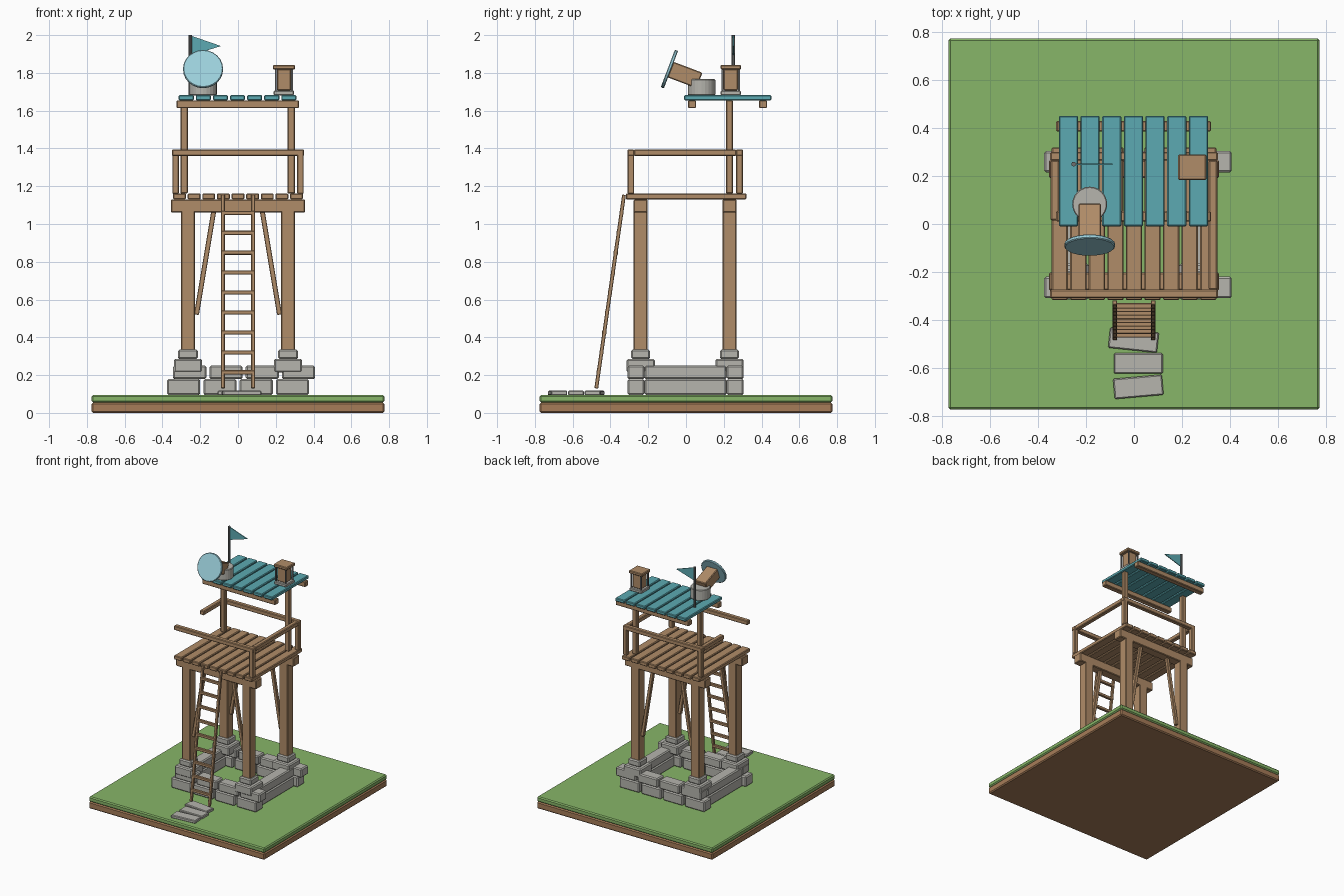
import bpy, bmesh, math
from mathutils import Matrix, Vector

if "Cube" in bpy.data.objects:
    bpy.data.objects.remove(bpy.data.objects["Cube"])


def material(name, rgb):
    m = bpy.data.materials.new(name)
    lin = [(c / 255 / 12.92) if c < 11 else ((c / 255 + 0.055) / 1.055) ** 2.4 for c in rgb]
    m.diffuse_color = (*lin, 1)
    m.use_nodes = True
    m.node_tree.nodes["Principled BSDF"].inputs["Base Color"].default_value = m.diffuse_color
    return m


WOOD = material("wood", (176, 140, 104))
DIRT = material("dirt", (166, 124, 88))
GRASS = material("grass", (135, 182, 104))
STONE = material("stone", (182, 181, 174))
TEAL = material("teal_paint", (92, 170, 178))
GLASS = material("pale_blue", (156, 208, 220))
METAL = material("dark_metal", (110, 112, 112))


def finish(name, bm, mat, bevel=0.0):
    mesh = bpy.data.meshes.new(name)
    bmesh.ops.recalc_face_normals(bm, faces=bm.faces)
    bm.to_mesh(mesh)
    bm.free()
    mesh.materials.append(mat)
    ob = bpy.data.objects.new(name, mesh)
    bpy.context.collection.objects.link(ob)
    if bevel:
        mod = ob.modifiers.new("bevel", 'BEVEL')
        mod.width = bevel
        mod.segments = 1
    return ob


def box(name, center, size, mat, rot=None, bevel=0.005):
    bm = bmesh.new()
    m = Matrix.Translation(center) @ (rot or Matrix()) @ Matrix.Diagonal((*size, 1))
    bmesh.ops.create_cube(bm, size=1, matrix=m)
    return finish(name, bm, mat, bevel)


def span(name, x, y, z, mat, bevel=0.005):
    """Box given by its ranges on each axis."""
    return box(name, [(a + b) / 2 for a, b in (x, y, z)], [b - a for a, b in (x, y, z)], mat, None, bevel)


def bar(name, a, b, w, d, mat, bevel=0.003):
    """Square bar between two points, w wide and d deep."""
    a, b = Vector(a), Vector(b)
    v = b - a
    rot = Vector((0, 0, 1)).rotation_difference(v).to_matrix().to_4x4()
    return box(name, (a + b) / 2, (w, d, v.length), mat, rot, bevel)


def cylinder(name, center, r, h, mat, rot=None, sides=24, bevel=0.004):
    bm = bmesh.new()
    m = Matrix.Translation(center) @ (rot or Matrix())
    bmesh.ops.create_cone(bm, cap_ends=True, segments=sides, radius1=r, radius2=r, depth=h, matrix=m)
    return finish(name, bm, mat, bevel)


# Ground slab
span("dirt_slab", (-.775, .775), (-.775, .775), (0, .055), DIRT, .008)
span("grass_slab", (-.775, .775), (-.775, .775), (.055, .095), GRASS, .008)

# Stone ring: two staggered courses
for course, shift in enumerate((0, .032)):
    z = (.108 + .071 * course, .179 + .071 * course)
    if course == 0:
        z = (.095, .179)
    for yc in (-.265, .26):
        for i in range(4):
            x = -.375 + shift + i * .192
            span("ring_stone", (x, x + .175), (yc - .045, yc + .045), z, STONE, .008)
    for xc in (-.3, .3):
        span("side_stone", (xc - .045, xc + .045), (-.22, .215), z, STONE, .008)

# Footings, main posts, beams and braces
for y in (-.24, .23):
    for s in (-1, 1):
        x = s * .265
        box("footing", (x, y, .25), (.15, .15, .07), STONE, None, .008)
        box("footing_cap", (x, y, .31), (.105, .1, .05), STONE, None, .008)
        span("main_post", (x - .037, x + .037), (y - .037, y + .037), (.33, 1.09), WOOD)
        bar("brace", (s * .22, y, .52), (s * .125, y, 1.09), .026, .026, WOOD)
    span("deck_beam", (-.355, .355), (y - .037, y + .037), (1.06, 1.13), WOOD)

# Deck planks
for i in range(9):
    x = -.31 + i * .0775
    span("deck_plank", (x - .034, x + .034), (-.318, .32), (1.13, 1.162), WOOD)

# Railing with a gap on the left front
for x, y in ((.33, -.292), (.33, .283), (-.33, .283)):
    box("rail_post", (x, y, 1.265), (.036, .036, .21), WOOD)
span("front_rail", (-.35, .35), (-.31, -.274), (1.36, 1.395), WOOD)
span("back_rail", (-.35, .35), (.265, .301), (1.36, 1.395), WOOD)
span("right_rail", (.312, .348), (-.275, .266), (1.36, 1.395), WOOD)
span("left_rail", (-.348, -.312), (.015, .266), (1.36, 1.395), WOOD)

# Roof posts, beams and planks
for x in (-.285, .282):
    box("roof_post", (x, .23, 1.408), (.038, .038, .495), WOOD)
for y in (.032, .408):
    span("roof_beam", (-.325, .322), (y - .022, y + .022), (1.613, 1.655), WOOD)
for i in range(7):
    x = -.274 + i * .0905
    span("roof_plank", (x - .04, x + .04), (-.01, .452), (1.655, 1.682), TEAL)

# Ladder
foot, top = Vector((0, -.475, .13)), Vector((0, -.328, 1.155))
for s in (-1, 1):
    o = Vector((s * .08, 0, 0))
    bar("ladder_rail", foot + o, top + o, .02, .02, WOOD)
for i in range(9):
    z = .215 + i * .1055
    p = foot.lerp(top, (z - foot.z) / (top.z - foot.z))
    box("ladder_rung", p, (.18, .022, .022), WOOD, None, .003)

# Stepping stones
for x, y, a in ((-.002, -.485, -6), (.018, -.582, 0), (.018, -.68, 5)):
    box("step_stone", (x, y, .105), (.205, .085, .025), STONE, Matrix.Rotation(math.radians(a), 4, 'Z'))

# Spotlight: drum, tilted wooden body and lens
tilt = Matrix.Rotation(math.radians(-20.7), 4, 'X')
axis = tilt @ Vector((0, -1, 0))
lens = Vector((-.185, -.088, 1.82))
cylinder("light_drum", (-.185, .083, 1.724), .073, .085, STONE)
box("light_body", lens - axis * .088, (.095, .165, .088), WOOD, tilt)
cylinder("light_lens", lens, .106, .018, GLASS, tilt @ Matrix.Rotation(math.pi / 2, 4, 'X'))

# Lantern
lx, ly = .243, .237
box("lantern_base", (lx, ly, 1.694), (.108, .108, .025), STONE)
box("lantern_body", (lx, ly, 1.764), (.075, .075, .115), WOOD)
box("lantern_cap", (lx, ly, 1.83), (.118, .108, .024), WOOD)
for sx in (-1, 1):
    for sy in (-1, 1):
        box("lantern_rod", (lx + sx * .043, ly + sy * .043, 1.763), (.01, .01, .115), METAL, None, 0)

# Flag pole and pennant
cylinder("flag_pole", (-.252, .25, 1.84), .01, .32, METAL, None, 10, 0)
bm = bmesh.new()
pts = ((-.243, 1.995), (-.09, 1.942), (-.243, 1.895))
face = bm.faces.new([bm.verts.new((x, .247, z)) for x, z in pts])
ext = bmesh.ops.extrude_face_region(bm, geom=[face])
bmesh.ops.translate(bm, vec=(0, .006, 0), verts=[v for v in ext["geom"] if isinstance(v, bmesh.types.BMVert)])
finish("pennant", bm, TEAL)
